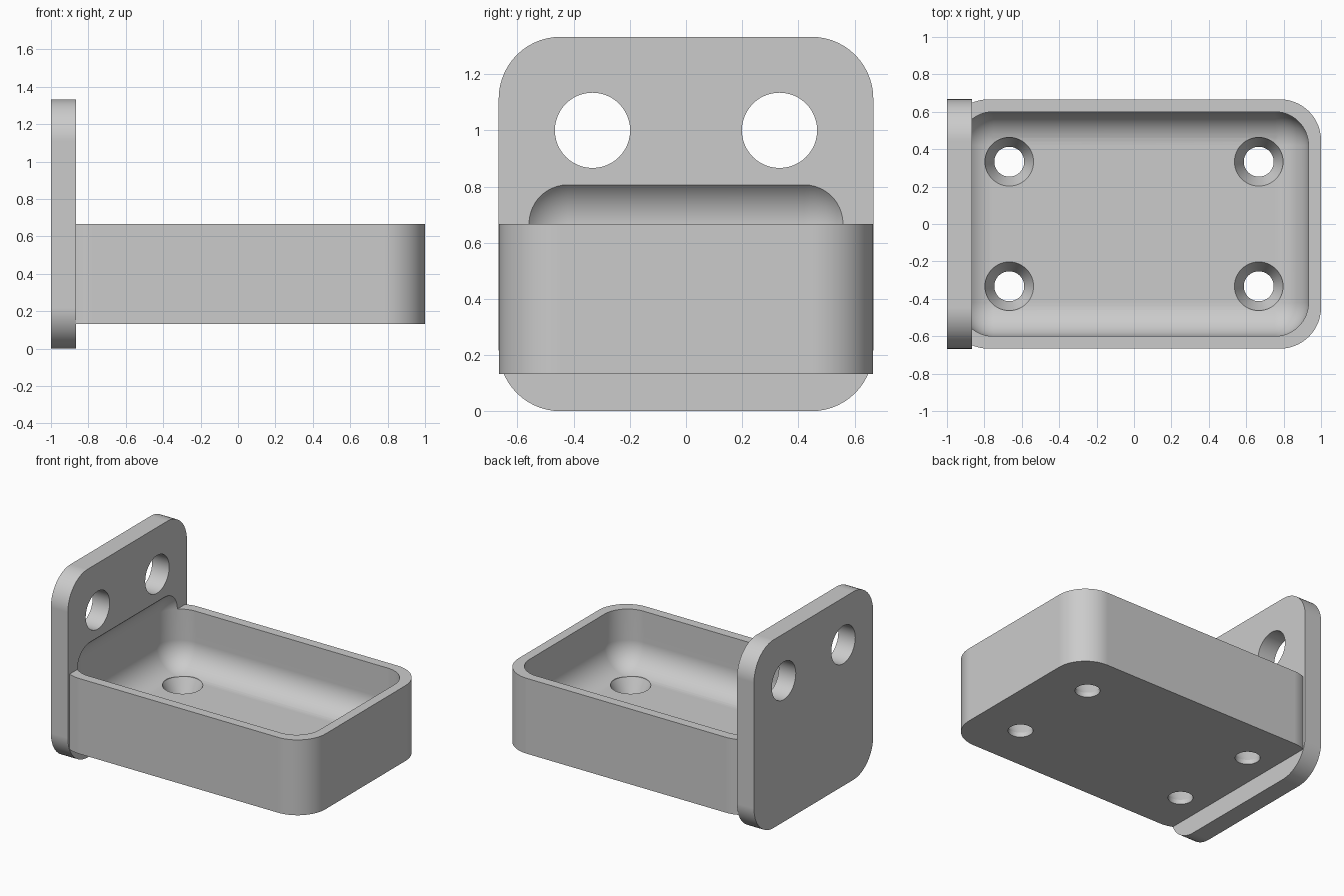
import bpy, bmesh
from math import radians
from mathutils import Matrix, Vector

default = bpy.data.objects.get("Cube")
if default:
    bpy.data.objects.remove(default, do_unlink=True)

grey = bpy.data.materials.new("plain grey")
grey.use_nodes = True
grey.diffuse_color = (0.6, 0.6, 0.6, 1)
grey.node_tree.nodes["Principled BSDF"].inputs["Base Color"].default_value = (0.6, 0.6, 0.6, 1)


def make(name, bm):
    bmesh.ops.recalc_face_normals(bm, faces=bm.faces)
    mesh = bpy.data.meshes.new(name)
    bm.to_mesh(mesh)
    bm.free()
    mesh.materials.append(grey)
    obj = bpy.data.objects.new(name, mesh)
    bpy.context.collection.objects.link(obj)
    return obj


def block(name, low, high, radius, axis=None):
    """Box with rounded edges: only those along one axis, or all of them."""
    low, high = Vector(low), Vector(high)
    bm = bmesh.new()
    bmesh.ops.create_cube(bm, size=1)
    bmesh.ops.scale(bm, vec=high - low, verts=bm.verts)
    bmesh.ops.translate(bm, vec=(low + high) / 2, verts=bm.verts)
    edges = [e for e in bm.edges if axis is None
             or abs((e.verts[0].co - e.verts[1].co).normalized()[axis]) > 0.9]
    bmesh.ops.bevel(bm, geom=edges, offset=radius, segments=14, profile=0.5, affect='EDGES')
    return make(name, bm)


def lathe(name, profile, matrix):
    """Solid of revolution about z from (radius, height) points."""
    bm = bmesh.new()
    rings = []
    for r, z in profile:
        ring = bmesh.ops.create_circle(bm, segments=48, radius=r,
                                       matrix=matrix @ Matrix.Translation((0, 0, z)))
        rings.append(ring["verts"])
    for a, b in zip(rings, rings[1:]):
        for i in range(len(a)):
            j = (i + 1) % len(a)
            bm.faces.new((a[i], a[j], b[j], b[i]))
    bm.faces.new(rings[0])
    bm.faces.new(rings[-1])
    return make(name, bm)


def combine(target, tool, operation):
    mod = target.modifiers.new(operation.title(), 'BOOLEAN')
    mod.operation, mod.object, mod.solver = operation, tool, 'EXACT'
    bpy.context.view_layer.objects.active = target
    bpy.ops.object.modifier_apply(modifier=mod.name)
    bpy.data.objects.remove(tool, do_unlink=True)


# Upright mounting plate joined to the tray block
bracket = block("tray_bracket", (-1, -0.667, 0), (-0.867, 0.667, 1.333), 0.22, axis=0)
tray = block("tray", (-0.998, -0.6665, 0.133), (1, 0.6665, 0.667), 0.22, axis=2)
combine(bracket, tray, 'UNION')

# Hollow with rounded floor, reaching a little into the plate
hollow = block("hollow", (-0.933, -0.6, 0.267), (0.933, 0.6, 0.847), 0.18)
combine(bracket, hollow, 'DIFFERENCE')

for y in (-0.333, 0.333):
    # Large holes through the plate
    across = Matrix.Translation((-0.933, y, 1)) @ Matrix.Rotation(radians(90), 4, 'Y')
    combine(bracket, lathe("plate_hole", [(0.134, -0.2), (0.134, 0.2)], across), 'DIFFERENCE')
    # Countersunk screw holes in the thick floor
    for x in (-0.667, 0.667):
        sink = [(0.08, 0.05), (0.08, 0.165), (0.13, 0.265), (0.13, 0.36)]
        combine(bracket, lathe("screw_hole", sink, Matrix.Translation((x, y, 0))), 'DIFFERENCE')

# Smooth fillets, sharp rims
for obj in bpy.context.selected_objects:
    obj.select_set(False)
bracket.select_set(True)
bpy.context.view_layer.objects.active = bracket
bpy.ops.object.shade_smooth_by_angle(angle=radians(25))
weighted = bracket.modifiers.new("Weighted Normals", 'WEIGHTED_NORMAL')
weighted.keep_sharp = True
